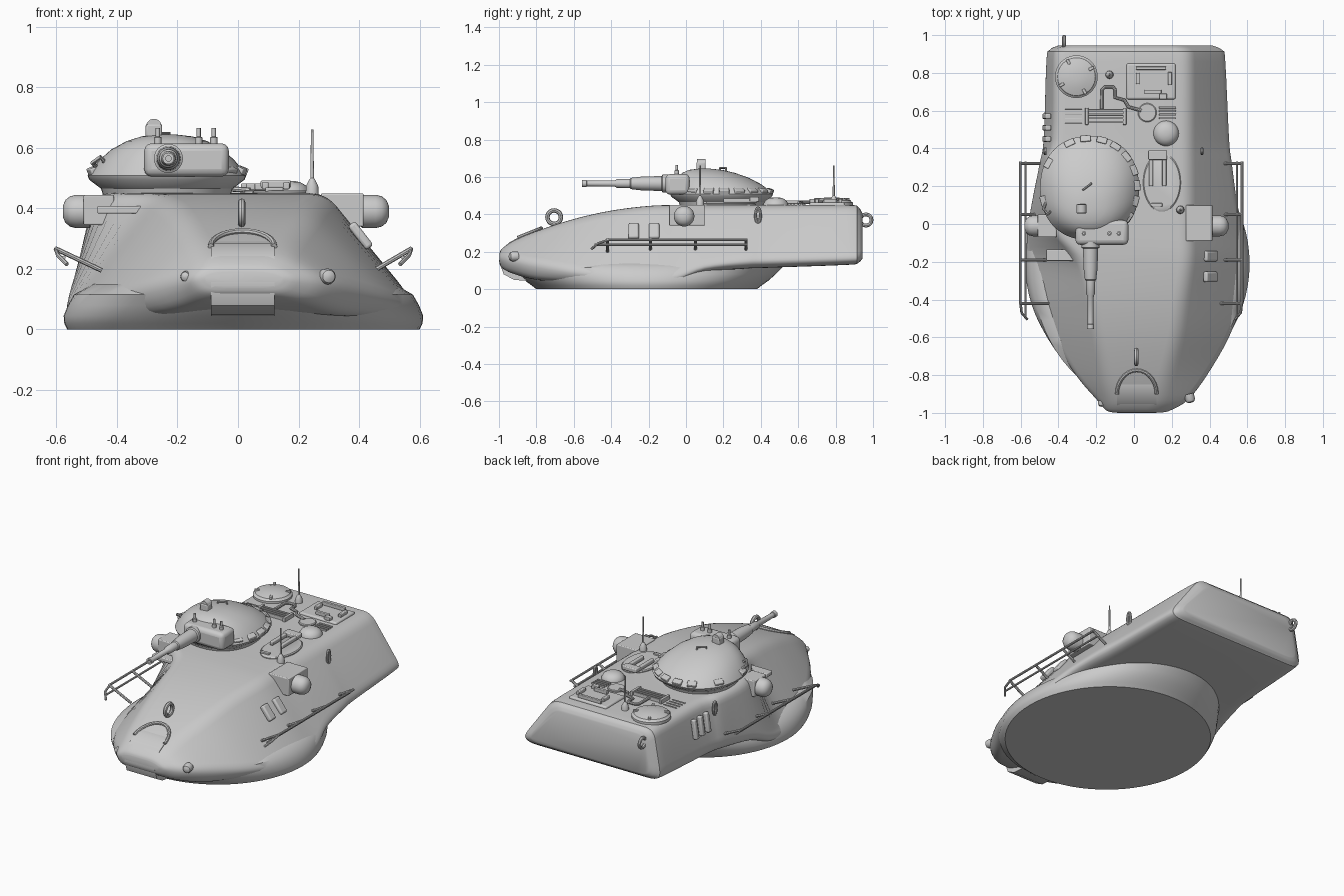
import bpy, bmesh, math
from mathutils import Vector, Matrix

def loft(name, rings):
    bm = bmesh.new()
    rows = [[bm.verts.new(p) for p in r] for r in rings]
    n = len(rows[0])
    for a, b in zip(rows, rows[1:]):
        for i in range(n):
            bm.faces.new((a[i], a[(i + 1) % n], b[(i + 1) % n], b[i]))
    bm.faces.new(rows[0])
    bm.faces.new(rows[-1])
    bmesh.ops.recalc_face_normals(bm, faces=bm.faces)
    me = bpy.data.meshes.new(name)
    bm.to_mesh(me)
    bm.free()
    ob = bpy.data.objects.new(name, me)
    bpy.context.collection.objects.link(ob)
    return ob

def lathe(name, prof, loc, axis=(0, 0, 1), n=28, sx=1, sy=1):
    """prof = (radius, height along axis)"""
    q = Vector(axis).to_track_quat('Z', 'Y')
    ang = [2 * math.pi * i / n for i in range(n)]
    return loft(name, [[Vector(loc) + q @ Vector((r * sx * math.cos(a), r * sy * math.sin(a), h))
                        for a in ang] for r, h in prof])

def box(name, loc, size, rot=(0, 0, 0), bevel=0.005):
    bpy.ops.mesh.primitive_cube_add(size=1, location=loc, rotation=rot)
    ob = bpy.context.object
    ob.name = name
    ob.scale = size
    bpy.ops.object.transform_apply(location=False, rotation=False, scale=True)
    if bevel:
        m = ob.modifiers.new("bevel", 'BEVEL')
        m.width, m.segments = bevel, 3
    return ob

def tube(name, pts, r, cyclic=False):
    cu = bpy.data.curves.new(name, 'CURVE')
    cu.dimensions = '3D'
    cu.bevel_depth, cu.bevel_resolution, cu.use_fill_caps = r, 2, True
    s = cu.splines.new('POLY')
    s.points.add(len(pts) - 1)
    for p, c in zip(s.points, pts):
        p.co = (*c, 1)
    s.use_cyclic_u = cyclic
    ob = bpy.data.objects.new(name, cu)
    bpy.context.collection.objects.link(ob)
    bpy.ops.object.select_all(action='DESELECT')
    ob.select_set(True)
    bpy.context.view_layer.objects.active = ob
    bpy.ops.object.convert(target='MESH')

def ring_yz(name, c, ry, rz, r):
    tube(name, [(c[0], c[1] + ry * math.cos(k * math.pi / 10), c[2] + rz * math.sin(k * math.pi / 10))
                for k in range(20)], r, True)

# Upper hull: sections along y, each a six-sided outline with rounded corners
# y, z top, z widest, z bottom, top left x, top right x, left x, right x
ST = [(-.998, .19, .17, .14, -.08, .10, -.12, .16),
      (-.985, .215, .17, .115, -.10, .12, -.16, .21),
      (-.93, .255, .165, .085, -.12, .15, -.21, .30),
      (-.80, .31, .14, .05, -.15, .18, -.32, .40),
      (-.60, .375, .10, .035, -.19, .23, -.44, .515),
      (-.40, .42, .07, .02, -.23, .26, -.525, .585),
      (-.20, .445, .055, .02, -.29, .29, -.57, .61),
      (-.05, .45, .065, .03, -.42, .29, -.575, .60),
      (.10, .45, .12, .09, -.475, .29, -.55, .56),
      (.32, .45, .15, .11, -.465, .29, -.505, .53),
      (.45, .45, .155, .115, -.425, .29, -.485, .515),
      (.86, .45, .165, .13, -.42, .29, -.47, .495),
      (.92, .44, .17, .14, -.405, .275, -.455, .48),
      (.944, .405, .19, .165, -.365, .245, -.41, .43)]

def section(s):
    y, zt, zm, zb, lt, rt, l, r = s
    P = [Vector(p) for p in ((l + .04, zb), (r - .04, zb), (r, zm), (rt, zt), (lt, zt), (l, zm))]
    out = []
    for i, p in enumerate(P):
        ends = []
        for q in (P[i - 1], P[(i + 1) % 6]):
            d = q - p
            ends.append(p + d * min(.45, .055 / d.length))
        for k in range(6):
            t = k / 5
            v = ends[0] * (1 - t) ** 2 + p * 2 * t * (1 - t) + ends[1] * t * t
            out.append((v.x, y, v.y))
    return out

rows = []
for i in range(len(ST) - 1):
    p0, p1, p2, p3 = (ST[max(i - 1, 0)], ST[i], ST[i + 1], ST[min(i + 2, len(ST) - 1)])
    for k in range(4):
        t = k / 4
        rows.append([.5 * (2 * b + (c - a) * t + (2 * a - 5 * b + 4 * c - d) * t * t
                           + (3 * b - a - 3 * c + d) * t ** 3) for a, b, c, d in zip(p0, p1, p2, p3)])
rows.append(ST[-1])
loft("upper_hull", [section(s) for s in rows])

# Elliptical lower hull
loft("lower_hull", [[(.018 + rx * math.cos(a), -.21 + ry * math.sin(a), z)
                     for a in [2 * math.pi * i / 72 for i in range(72)]]
                    for z, rx, ry in ((0, .582, .59), (.02, .592, .615), (.045, .594, .65),
                                      (.08, .58, .69), (.115, .56, .725), (.15, .5, .70))])

# Curved nose hatch with a raised arch
prof = [(-.8, .04), (-.92, .05), (-.975, .08), (-1, .15), (-.985, .205), (-.945, .25), (-.88, .285), (-.8, .30), (-.75, .28)]
loft("nose_hatch", [[(x, y, z) for y, z in prof] for x in (-.09, .12)])
tube("nose_arch", [(.015 - .105 * math.cos(a), -.90 + .125 * math.sin(a), .275 + .05 * math.sin(a))
                   for a in [math.pi * k / 14 for k in range(15)]], .01)
for x, y, r in ((-.165, -.945, .018), (.29, -.925, .026)):
    lathe("nose_lamp", [(r, 0), (r, .03), (r * .8, .042), (r * .3, .048)], (x, y + .025, .175), (.25 if x > 0 else -.25, -1, 0))

# Turret: stacked rounded outlines, with the crown shifted forward
def outline(z, s, dy):
    pts = []
    for i in range(48):
        a = 2 * math.pi * i / 48
        c, n = math.cos(a), math.sin(a)
        pts.append((-.235 + .262 * s * math.copysign(abs(c) ** .9, c),
                    .19 - dy + .275 * s * math.copysign(abs(n) ** .9, n), z))
    return pts
loft("turret", [outline(*t) for t in ((.44, .80, 0), (.465, .83, 0), (.495, .98, 0), (.508, 1, 0), (.525, .96, .005),
                                      (.56, .85, .02), (.595, .70, .045), (.622, .51, .07), (.638, .32, .085), (.644, .12, .09))])
for d in (-35, -15, 3, 21, 39, 57, 75, 95, 115, 150, 195):
    a = math.radians(d)
    box("turret_periscope", (-.235 + .248 * math.cos(a), .19 + .26 * math.sin(a), .522), (.035, .055, .032), (0, .4, a))
box("gun_mantlet", (-.17, -.045, .56), (.28, .13, .11), bevel=.025)
lathe("gun", [(.048, 0), (.048, .03), (.04, .035), (.037, .14), (.03, .2), (.025, .205), (.023, .275), (.017, .285),
              (.015, .435), (.019, .437), (.019, .46), (.009, .46), (.009, .44)], (-.23, -.095, .565), (0, -1, 0))
for x in (-.265, -.13, -.08):
    lathe("mantlet_post", [(.012, 0), (.012, .025), (.007, .027), (.007, .055)], (x, -.05, .61), n=12)
box("turret_sight", (-.278, .08, .655), (.055, .05, .05), bevel=.008)
lathe("sight_head", [(.026, 0), (.026, .045)], (-.278, .103, .67), (0, -1, 0))
tube("turret_handle", [(-.27, .18, .625), (-.268, .183, .648), (-.228, .213, .648), (-.226, .215, .62)], .006)
tube("turret_side_handle", [(-.43, .08, .54), (-.455, .05, .57), (-.48, .08, .55), (-.46, .13, .53)], .008)

# Side lamps and their housings
box("right_lamp_housing", (.345, .005, .395), (.14, .19, .11))
box("left_lamp_housing", (-.46, -.01, .395), (.10, .12, .10))
for s, x in ((1, .405), (-1, -.485)):
    lathe("side_lamp", [(.05, 0), (.055, .005), (.055, .05), (.05, .07), (.038, .085), (.018, .094)], (x, -.01, .39), (s, 0, 0))

# Side rails carried on struts
for s, off in ((1, 0), (-1, .03)):
    tube("upper_rail", [(s * (.572 + off), .33, .265), (s * (.572 + off), -.41, .265),
                        (s * (.565 + off), -.47, .245), (s * (.535 + off), -.505, .215)], .007)
    tube("lower_rail", [(s * (.545 + off), .33, .238), (s * (.545 + off), -.49, .238)], .006)
    for y in (.32, .05, -.19, -.42):
        tube("rail_strut", [(s * .45, y, .195), (s * (.575 + off), y, .268)], .008)

# Louvres on both flanks
for y in (-.28, -.17):
    box("right_louvre", (.405, y, .31), (.03, .055, .10), (0, -.66, 0), .01)
for y in (.45, .51, .57):
    box("left_louvre", (-.462, y, .33), (.03, .03, .12), (0, .16, 0), .008)
box("left_front_step", (-.39, -.165, .395), (.15, .06, .025))

# Lifting eyes
ring_yz("front_lifting_eye", (.012, -.705, .385), .036, .036, .012)
ring_yz("rear_lifting_eye", (-.37, .962, .37), .03, .03, .01)
ring_yz("right_lifting_eye", (.36, .385, .395), .013, .04, .008)
ring_yz("left_lifting_eye", (-.47, .385, .395), .013, .04, .008)

# Antennas
for x, y in ((.245, .075), (-.13, .79)):
    lathe("antenna", [(.022, 0), (.02, .03), (.01, .05), (.006, .055), (.004, .215)], (x, y, .445), n=12)

# Deck hatches and domes
lathe("round_hatch", [(.113, 0), (.113, .018), (.105, .022), (.10, .03), (.06, .042), (.02, .046)], (-.305, .78, .445), n=40)
for k in range(4):
    a = k * math.pi / 2 + .5
    box("hatch_lug", (-.305 + .09 * math.cos(a), .78 + .09 * math.sin(a), .48), (.03, .016, .014), (0, 0, a), .003)
lathe("deck_dome", [(.068, 0), (.066, .012), (.056, .03), (.035, .042), (.012, .046)], (.17, .48, .445))
lathe("filler_cap", [(.05, 0), (.05, .012), (.045, .016)], (.07, .59, .445))
lathe("driver_hatch", [(1, 0), (1, .01), (.95, .015)], (.148, .22, .445), sx=.1, sy=.155, n=40)
for x in (.09, .16):
    box("hatch_arm", (x, .29, .475), (.022, .18, .024))
box("hatch_arm_bridge", (.125, .365, .48), (.10, .05, .025))
box("hatch_block", (.12, .10, .462), (.06, .02, .014), bevel=.003)
box("rear_hatch", (.09, .755, .452), (.26, .19, .022), bevel=.01)
for x, y, sx, sy in ((.09, .825, .16, .018), (.02, .77, .02, .06), (.19, .77, .02, .07), (.10, .70, .09, .02), (.155, .675, .04, .03)):
    box("hatch_fitting", (x, y, .472), (sx, sy, .022), bevel=.004)

# Deck grilles, pipe and fittings
for i in range(4):
    box("engine_grille", (-.15, .54 + i * .02, .458), (.21, .01, .026), bevel=.002)
    box("right_grille", (.178, .56 + i * .019, .452), (.09, .01, .016), bevel=.002)
    box("left_grille", (-.32, .53 + i * .027, .451), (.09, .007, .008), bevel=.001)
for x in (-.25, -.05):
    box("grille_end", (x, .57, .46), (.018, .09, .03), bevel=.003)
tube("deck_pipe", [(-.17, .61, .465), (-.17, .71, .465), (-.155, .725, .465), (-.11, .725, .465), (-.10, .71, .465),
                   (-.10, .67, .465), (-.05, .655, .465), (-.03, .62, .465), (.04, .60, .46)], .009)

# Smooth shading with sharp edges kept
bpy.ops.object.select_all(action='SELECT')
bpy.context.view_layer.objects.active = bpy.data.objects["upper_hull"]
bpy.ops.object.shade_smooth_by_angle(angle=math.radians(35))
